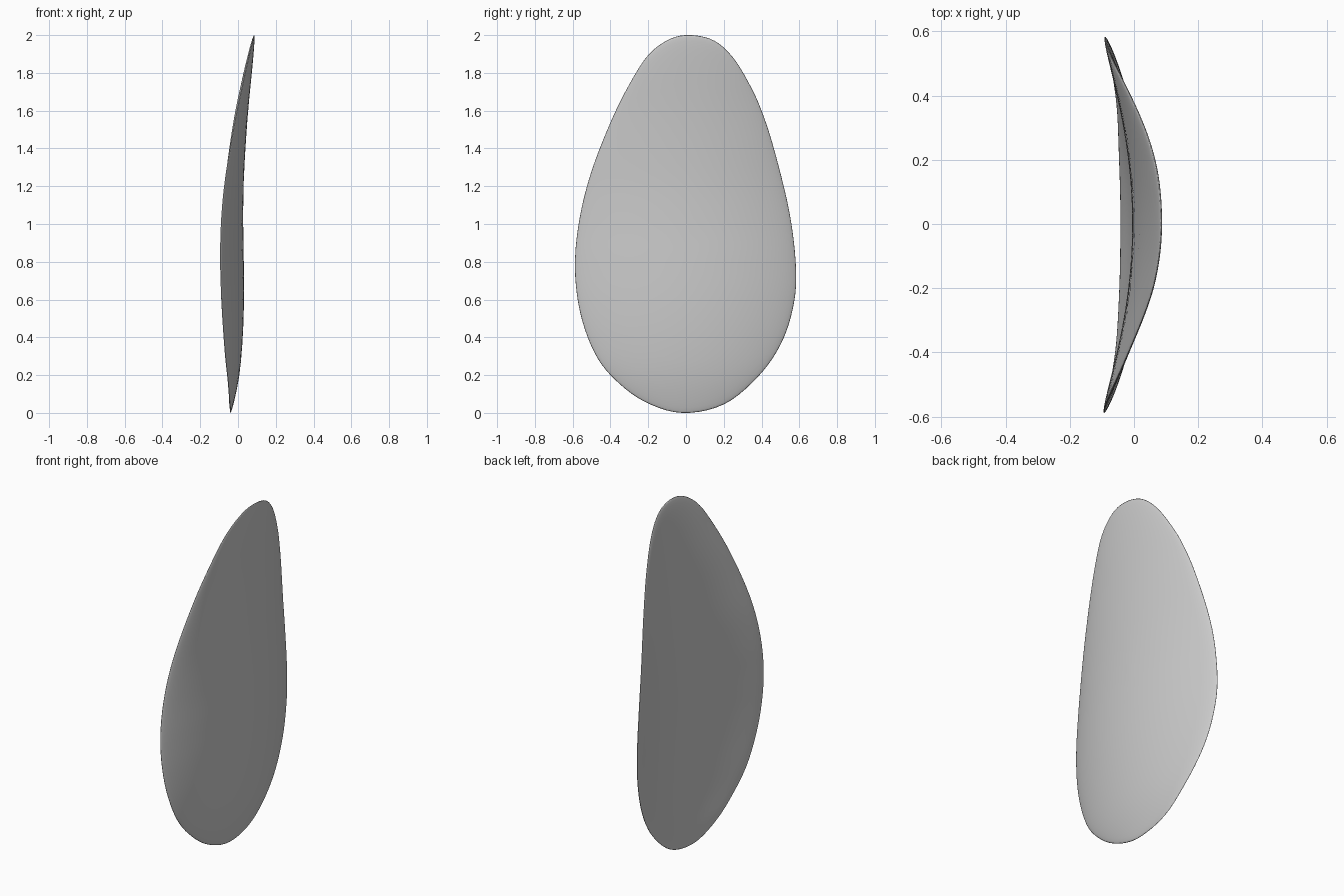
import bpy, bmesh, math

if "Cube" in bpy.data.objects:
    bpy.data.objects.remove(bpy.data.objects["Cube"])

K = 0.31          # sideways curl of the shell
HALF = 0.0165     # half thickness

# Egg outline (y, z), and lean of the centre line (z, x)
OUTLINE = [(.03, 2.0), (-.08, 1.982), (-.19, 1.905), (-.28, 1.775), (-.39, 1.56),
           (-.50, 1.28), (-.565, 1.02), (-.588, .77), (-.56, .53), (-.485, .32),
           (-.38, .18), (-.22, .06), (-.02, 0.0), (.2, .045), (.38, .19),
           (.50, .36), (.565, .55), (.583, .75), (.55, 1.05), (.468, 1.39),
           (.40, 1.6), (.336, 1.74), (.25, 1.88), (.15, 1.97)]
SPINE = [(0, -.04), (.2, -.007), (.4, .009), (.6, .015), (.8, .014), (1, .011),
         (1.2, .013), (1.4, .023), (1.6, .038), (1.8, .060), (2, .085)]


def catmull(a, b, c, d, t):
    return 0.5 * (2*b + (c - a)*t + (2*a - 5*b + 4*c - d)*t*t + (3*b - a - 3*c + d)*t**3)


def smooth_loop(pts, steps):
    n = len(pts)
    return [tuple(catmull(*(pts[(i + j) % n][k] for j in (-1, 0, 1, 2)), s / steps)
                  for k in (0, 1)) for i in range(n) for s in range(steps)]


def spine_x(z):
    f = min(max(z / 0.2, 0), 9.9999)
    i = int(f)
    v = [p[1] for p in SPINE]
    v = [2*v[0] - v[1]] + v + [2*v[-1] - v[-2]]
    return catmull(v[i], v[i+1], v[i+2], v[i+3], f - i)


def shell_point(y, z, r, side):
    thick = HALF * math.sqrt(max(0, 1 - r**5))
    return (spine_x(z) - K*y*y + side*thick, y, z)


# Curved egg-shaped shell: concentric rings from front centre, over the rim, to back centre
loop = smooth_loop(OUTLINE, 5)
cy, cz = 0.0, 0.9
rings = [.1, .2, .3, .4, .5, .6, .7, .78, .85, .9, .94, .97, .988, .997]
path = [(r, 1) for r in rings] + [(1, 0)] + [(r, -1) for r in reversed(rings)]

bm = bmesh.new()
rows = [[bm.verts.new(shell_point(cy + r*(y - cy), cz + r*(z - cz), r, s)) for y, z in loop]
        for r, s in path]
n = len(loop)
for a, b in zip(rows, rows[1:]):
    for i in range(n):
        bm.faces.new((a[i], a[(i+1) % n], b[(i+1) % n], b[i]))
for row, side in ((rows[0], 1), (rows[-1], -1)):
    hub = bm.verts.new(shell_point(cy, cz, 0, side))
    for i in range(n):
        bm.faces.new((hub, row[i], row[(i+1) % n]))
bmesh.ops.recalc_face_normals(bm, faces=bm.faces)
for f in bm.faces:
    f.smooth = True
mesh = bpy.data.meshes.new("curved_shell")
bm.to_mesh(mesh)
bm.free()
shell = bpy.data.objects.new("curved_shell", mesh)
bpy.context.collection.objects.link(shell)
